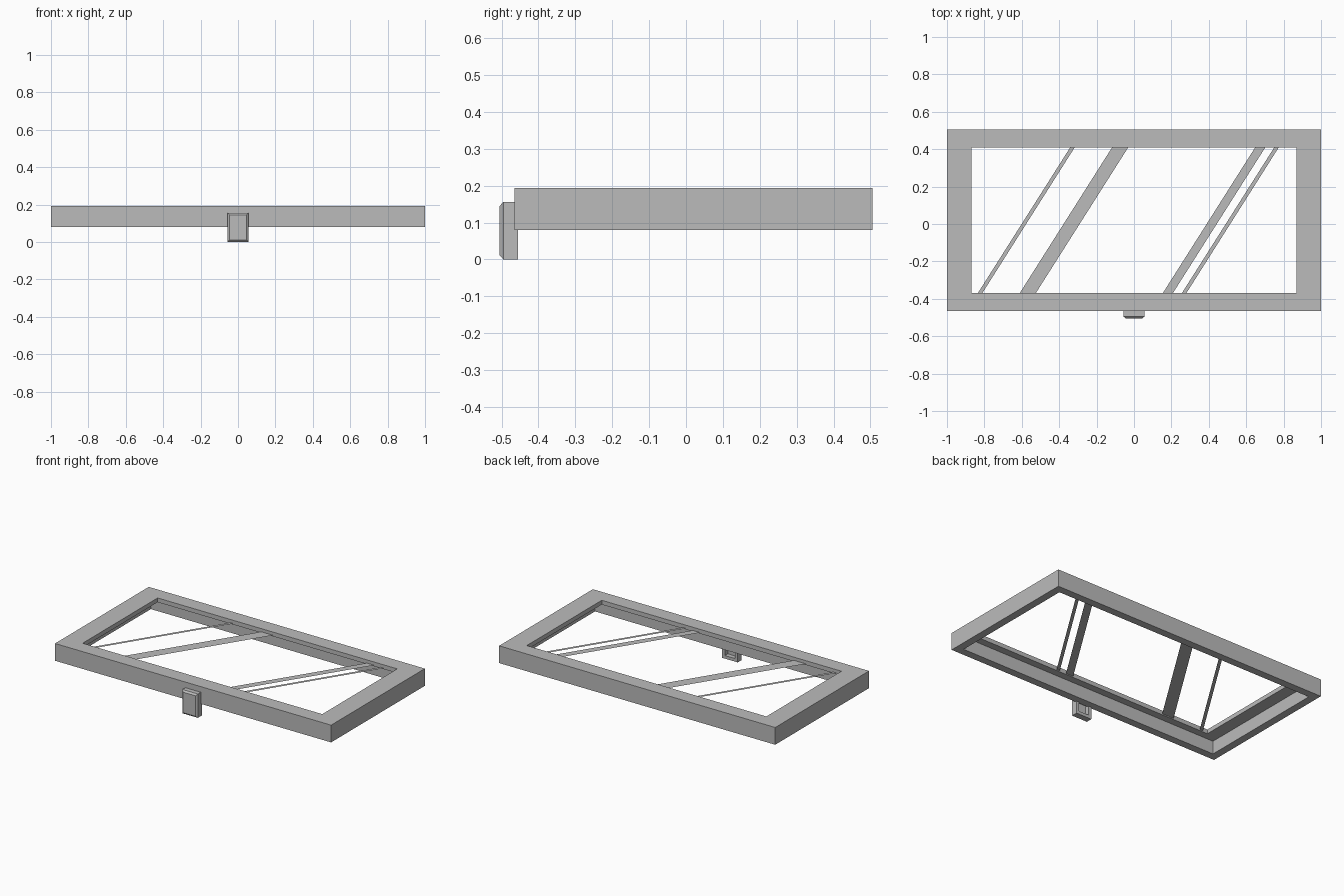
import bpy
import bmesh

cube = bpy.data.objects.get("Cube")
if cube:
    bpy.data.objects.remove(cube, do_unlink=True)

grey = bpy.data.materials.new("plain grey")
grey.use_nodes = True
colour = (0.5, 0.5, 0.5, 1)
grey.diffuse_color = colour
grey.node_tree.nodes["Principled BSDF"].inputs["Base Color"].default_value = colour


def finish(name, bm):
    bmesh.ops.recalc_face_normals(bm, faces=bm.faces)
    mesh = bpy.data.meshes.new(name)
    bm.to_mesh(mesh)
    bm.free()
    mesh.materials.append(grey)
    obj = bpy.data.objects.new(name, mesh)
    bpy.context.collection.objects.link(obj)
    return obj


def ring(bm, half_x, half_y, centre_y, z):
    corners = ((-1, -1), (1, -1), (1, 1), (-1, 1))
    return [bm.verts.new((sx * half_x, centre_y + sy * half_y, z)) for sx, sy in corners]


def bridge(bm, a, b):
    for i in range(4):
        j = (i + 1) % 4
        bm.faces.new((a[i], a[j], b[j], b[i]))


# Lid frame: a stepped profile carried around the rectangle
mid_y = 0.02
top, bottom, lip = 0.193, 0.08, 0.165
profile = [
    (1, 0.485, bottom), (1, 0.485, top),
    (0.868, 0.388, top), (0.868, 0.388, lip),
    (0.95, 0.435, lip), (0.95, 0.435, bottom),
]
bm = bmesh.new()
rings = [ring(bm, hx, hy, mid_y, z) for hx, hy, z in profile]
for i, loop in enumerate(rings):
    bridge(bm, loop, rings[(i + 1) % len(rings)])
finish("lid_frame", bm)

# Slanted glints lying in the open pane
front_y, back_y, glint_z, slant = -0.368, 0.408, 0.172, 0.492
glints = [(-0.834, 0.024), (-0.61, 0.086), (0.155, 0.054), (0.257, 0.024)]
for number, (x, width) in enumerate(glints, 1):
    bm = bmesh.new()
    outline = ((x, front_y), (x + width, front_y),
               (x + width + slant, back_y), (x + slant, back_y))
    bm.faces.new([bm.verts.new((px, py, glint_z)) for px, py in outline])
    finish(f"glass_glint_{number}", bm)

# Latch: chamfered front, hollowed from behind
bm = bmesh.new()
steps = [(0.045, 0.067, -0.505), (0.056, 0.078, -0.495), (0.056, 0.078, -0.455),
         (0.036, 0.058, -0.455), (0.036, 0.058, -0.485)]
loops = []
for half_x, half_z, y in steps:
    loops.append([bm.verts.new((sx * half_x, y, 0.078 + sz * half_z))
                  for sx, sz in ((-1, -1), (1, -1), (1, 1), (-1, 1))])
for a, b in zip(loops, loops[1:]):
    bridge(bm, a, b)
bm.faces.new(loops[0])
bm.faces.new(loops[-1])
finish("front_latch", bm)
